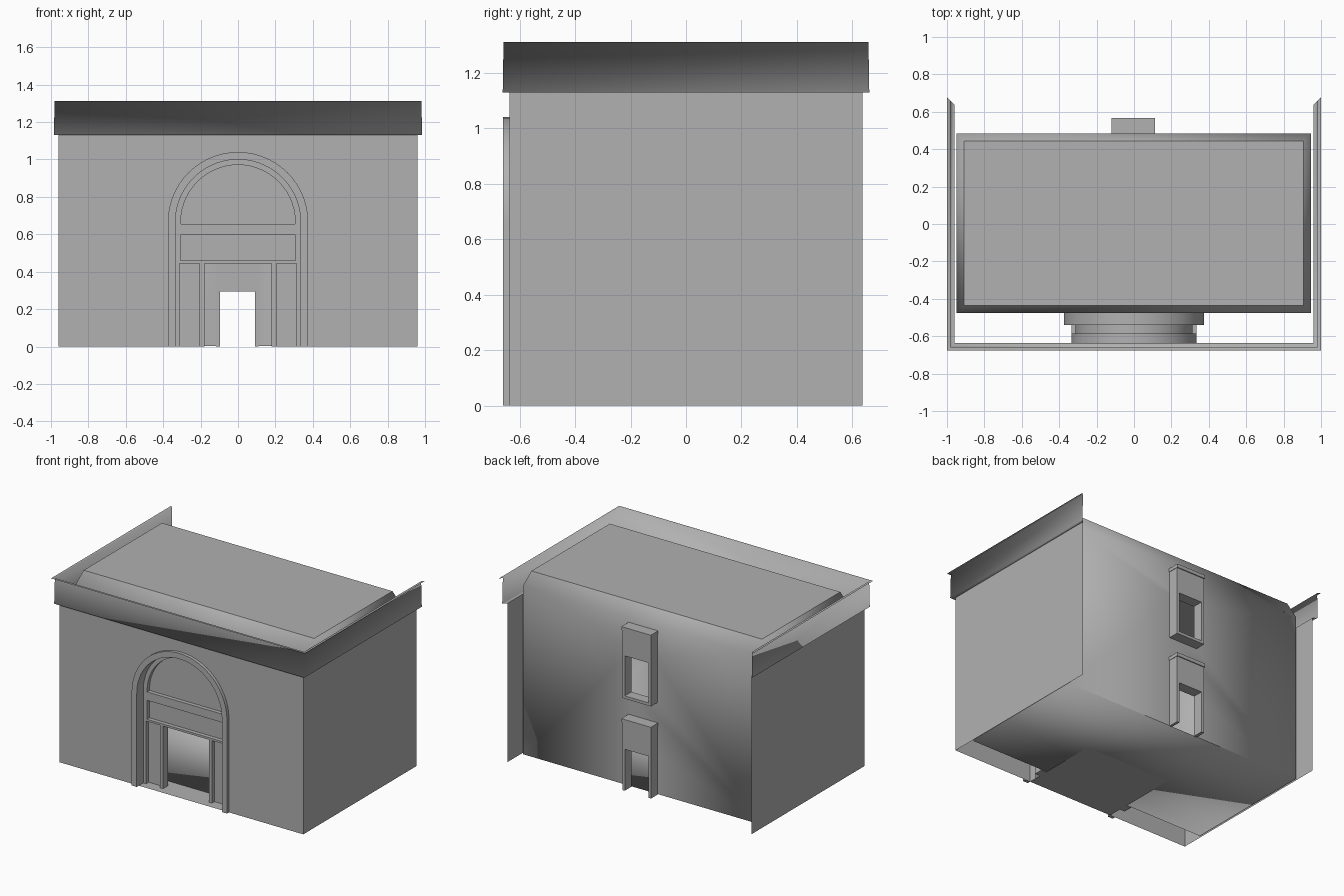
import bpy, bmesh, math

if "Cube" in bpy.data.objects:
    bpy.data.objects.remove(bpy.data.objects["Cube"])

WX, WY, WZ = 0.96, 0.637, 1.13             # outer shell half width, half depth, wall height
RX0, RX1, RY0, RY1 = -0.95, 0.945, -0.475, 0.485   # inner room
RZ = 0.003                                 # room base, just above the entrance floor
SPRING = 0.665                             # arch centre height

stone = bpy.data.materials.new("dark_grey_stone")
stone.diffuse_color = (0.44, 0.44, 0.44, 1)
stone.use_nodes = True
stone.node_tree.nodes["Principled BSDF"].inputs["Base Color"].default_value = stone.diffuse_color


def select(ob):
    bpy.ops.object.select_all(action='DESELECT')
    ob.select_set(True)
    bpy.context.view_layer.objects.active = ob


def finish(ob):
    select(ob)
    bpy.ops.object.shade_smooth_by_angle(angle=math.radians(30))
    ob.data.materials.clear()
    ob.data.materials.append(stone)
    return ob


def soften(ob):
    """Fully smooth shading, no sharp edges."""
    select(ob)
    for e in ob.data.edges:
        e.use_edge_sharp = False
    bpy.ops.object.shade_smooth()


def mesh_object(name, bm):
    bmesh.ops.remove_doubles(bm, verts=bm.verts[:], dist=0.0005)
    bmesh.ops.recalc_face_normals(bm, faces=bm.faces[:])
    me = bpy.data.meshes.new(name)
    bm.to_mesh(me)
    bm.free()
    ob = bpy.data.objects.new(name, me)
    bpy.context.collection.objects.link(ob)
    return finish(ob)


def plate(name, outlines, y0, y1):
    """Filled x/z outlines (inner ones become holes) between two depths."""
    cu = bpy.data.curves.new(name, 'CURVE')
    cu.dimensions, cu.fill_mode, cu.extrude = '2D', 'BOTH', abs(y1 - y0) / 2
    for pts in outlines:
        sp = cu.splines.new('POLY')
        sp.points.add(len(pts) - 1)
        for p, (x, z) in zip(sp.points, pts):
            p.co = (x, z, 0, 1)
        sp.use_cyclic_u = True
    ob = bpy.data.objects.new(name, cu)
    bpy.context.collection.objects.link(ob)
    select(ob)
    bpy.ops.object.convert(target='MESH')
    ob = bpy.context.view_layer.objects.active
    for v in ob.data.vertices:
        x, z, d = v.co
        v.co = (x, (y0 + y1) / 2 - d, z)
    return finish(ob)


def loft(name, rows):
    """Skin a grid of faces over equal-length rows of points."""
    bm = bmesh.new()
    vs = [[bm.verts.new(p) for p in row] for row in rows]
    for a, b in zip(vs, vs[1:]):
        for i in range(len(a) - 1):
            bm.faces.new((a[i], a[i + 1], b[i + 1], b[i]))
    return mesh_object(name, bm)


def rect(x0, x1, z0, z1):
    return [(x0, z0), (x1, z0), (x1, z1), (x0, z1)]


def arch(r, base=0.0, n=28):
    pts = [(r * math.cos(math.pi * i / n), SPRING + r * math.sin(math.pi * i / n))
           for i in range(n + 1)]
    return [(r, base)] + pts + [(-r, base)]


def band(r_out, r_in):
    return arch(r_out) + arch(r_in)[::-1]


def shell_row(d, z):
    x, y = WX + d, WY + d
    return [(-x, y, z), (-x, -y, z), (x, -y, z), (x, y, z)]


# Outer walls: open at the back, facade notched by the arch
plate("facade_wall", [[(-WX, 0), (-WX, WZ), (WX, WZ), (WX, 0)] + arch(0.335)], -WY, -WY)
for s, side in ((-1, "left"), (1, "right")):
    loft(side + "_wall", [[(s * WX, -WY, z), (s * WX, WY, z)] for z in (0, WZ)])

# Cornice on three sides with a thin projecting lip, softly shaded
soften(loft("cornice", [shell_row(d, z) for d, z in
       ((0, 1.13), (0.024, 1.13), (0.021, 1.312), (0.039, 1.312))]))

# Portal surround, stepped reveal and the matching ring inside
plate("portal_surround", [band(0.375, 0.335)], -0.66, -WY)
loft("portal_reveal", [[(x, y, z) for x, z in arch(r)] for r, y in
     ((0.335, -WY), (0.335, -0.585), (0.313, -0.585),
      (0.313, -0.53), (0.335, -0.53), (0.335, RY0))])
plate("inner_portal_ring", [band(0.375, 0.335)], -0.54, RY0)

# Window frame, panes and door mullions
plate("portal_frame", [arch(0.314, 0.445), arch(0.306, 0.655),
                       rect(-0.308, 0.308, 0.46, 0.595)], -0.585, -0.53)
plate("upper_pane", [arch(0.312, 0.45)], -0.557, -0.557)
for s, side in ((-1, "left"), (1, "right")):
    plate(side + "_mullion", [rect(*sorted((s * 0.18, s * 0.205)), 0, 0.445)], -0.585, -0.53)
    plate(side + "_pane", [rect(*sorted((s * 0.205, s * 0.313)), 0, 0.445)], -0.557, -0.557)

# Entrance floor
loft("entrance_floor", [[(x, y, 0) for x in (-0.335, 0.335)] for y in (-WY, -0.06)])


# Inner room: side walls, chamfered roof edge and floor
def room_ring(i, z):
    x0, x1, y0, y1 = RX0 + i, RX1 - i, RY0 + i, RY1 - i
    return [(x0, y0, z), (x1, y0, z), (x1, y1, z), (x0, y1, z)]


bm = bmesh.new()
floor, eave, top = [[bm.verts.new(p) for p in room_ring(i, z)]
                    for i, z in ((0, RZ), (0, 1.2), (0.04, 1.302))]
for i in range(4):
    j = (i + 1) % 4
    bm.faces.new((eave[i], eave[j], top[j], top[i]))
    if i in (1, 3):
        bm.faces.new((floor[i], floor[j], eave[j], eave[i]))
bm.faces.new(floor[::-1])
room = mesh_object("inner_room", bm)
r0, r1, r2, r3 = room_ring(0.04, 1.302)
loft("flat_roof", [[r0, r1], [r3, r2]])

# Room front wall with the arch, back wall with door and window openings
DX0, DX1 = -0.095, 0.09
DOOR_TOP, SILL, HEAD = 0.295, 0.675, 0.96
room_wall = [(RX0, RZ), (RX0, 1.2), (RX1, 1.2), (RX1, RZ)]


def door_notch(base):
    return [(DX1, base), (DX1, DOOR_TOP), (DX0, DOOR_TOP), (DX0, base)]


window_hole = rect(DX0, DX1, SILL, HEAD)
front = plate("room_front_wall", [room_wall + arch(0.335, RZ)], RY0, RY0)
back = plate("room_back_wall", [room_wall + door_notch(RZ), window_hole], RY1, RY1)

# Weld the room into one softly shaded skin
select(room)
front.select_set(True)
back.select_set(True)
bpy.ops.object.join()
bm = bmesh.new()
bm.from_mesh(room.data)
bmesh.ops.remove_doubles(bm, verts=bm.verts[:], dist=0.0005)
bmesh.ops.recalc_face_normals(bm, faces=bm.faces[:])
bm.to_mesh(room.data)
bm.free()
soften(room)

# Projecting frames and caps around the back door and window
BX0, BX1 = -0.117, 0.109
plate("back_door_frame", [[(BX0, 0), (BX0, 0.485), (BX1, 0.485), (BX1, 0)] + door_notch(0)],
      RY1, 0.56)
plate("back_window_frame", [rect(BX0, BX1, 0.655, 1.14), window_hole], RY1, 0.56)
for name, z in (("back_door_cap", 0.485), ("back_window_cap", 1.14)):
    plate(name, [rect(-0.12, 0.112, z, z + 0.025)], RY1, 0.567)
